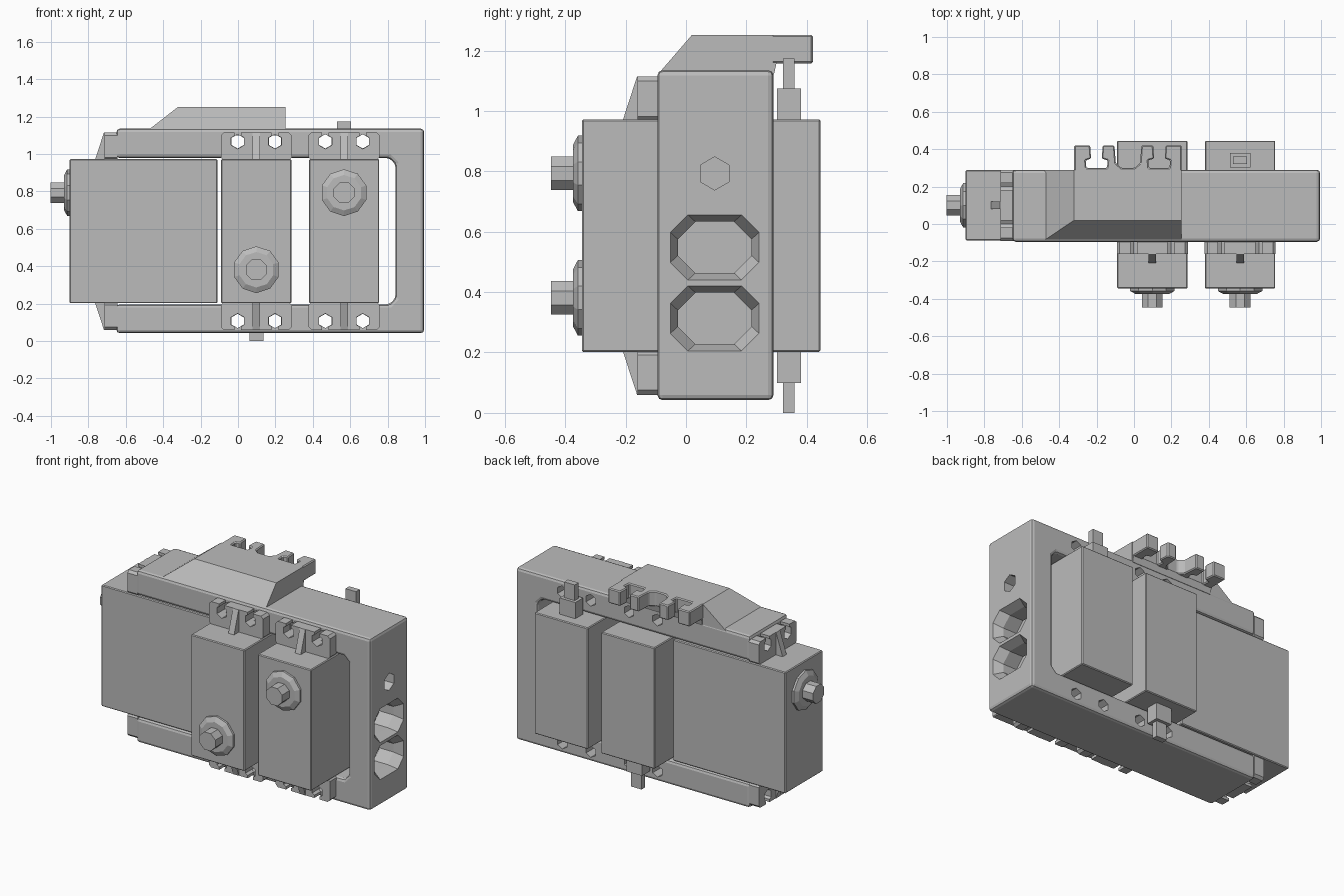
import bpy, bmesh, math
from mathutils import Matrix, Vector

cube = bpy.data.objects.get("Cube")
if cube:
    bpy.data.objects.remove(cube, do_unlink=True)

grey = bpy.data.materials.new("plain_grey")
grey.use_nodes = True
GREY = (0.5, 0.5, 0.5, 1)
grey.diffuse_color = GREY
grey.node_tree.nodes["Principled BSDF"].inputs["Base Color"].default_value = GREY

MID_Z = 0.587          # height of the motor centres
DEPTH_MID = 0.1        # y centre of the frame


def place(p, axis, t):
    a, b = p
    return {"x": (t, a, b), "y": (a, t, b), "z": (a, b, t)}[axis]


def loft(name, axis, sections):
    """Solid through matching outlines, given as (position, outline) pairs."""
    bm = bmesh.new()
    rings = [[bm.verts.new(place(p, axis, t)) for p in pts] for t, pts in sections]
    n = len(rings[0])
    for r, s in zip(rings, rings[1:]):
        for i in range(n):
            j = (i + 1) % n
            bm.faces.new((r[i], r[j], s[j], s[i]))
    bm.faces.new(rings[0])
    bm.faces.new(rings[-1])
    bmesh.ops.recalc_face_normals(bm, faces=bm.faces)
    mesh = bpy.data.meshes.new(name)
    bm.to_mesh(mesh)
    bm.free()
    mesh.materials.append(grey)
    obj = bpy.data.objects.new(name, mesh)
    bpy.context.scene.collection.objects.link(obj)
    return obj


def prism(name, axis, pts, lo, hi):
    return loft(name, axis, [(lo, pts), (hi, pts)])


def rect(a0, a1, b0, b1):
    return [(a0, b0), (a1, b0), (a1, b1), (a0, b1)]


def ngon(a, b, r, n, turn=0.5):
    return [(a + r * math.cos(math.tau * (i + turn) / n),
             b + r * math.sin(math.tau * (i + turn) / n)) for i in range(n)]


def cut_corners(a0, a1, b0, b1, c):
    return [(a0 + c, b0), (a1 - c, b0), (a1, b0 + c), (a1, b1 - c),
            (a1 - c, b1), (a0 + c, b1), (a0, b1 - c), (a0, b0 + c)]


def apply(obj, mod):
    bpy.ops.object.select_all(action="DESELECT")
    bpy.context.view_layer.objects.active = obj
    obj.select_set(True)
    bpy.ops.object.modifier_apply(modifier=mod.name)


def bevel(obj, width, segments=1):
    mod = obj.modifiers.new("bevel", "BEVEL")
    mod.width, mod.segments = width, segments
    apply(obj, mod)


def cut(obj, cutters):
    for c in cutters:
        mod = obj.modifiers.new("cut", "BOOLEAN")
        mod.operation, mod.solver, mod.object = "DIFFERENCE", "EXACT", c
        apply(obj, mod)
        bpy.data.objects.remove(c, do_unlink=True)


def motor(label, matrix, wire):
    """Motor facing -y with its shaft high; moved into place by a matrix."""
    parts = []

    def add(name, *args):
        parts.append(prism(label + "_" + name, *args))
        return parts[-1]

    body = add("body", "y", rect(-0.188, 0.188, 0.202, 0.972), -0.345, 0.445)
    bevel(body, 0.005)

    for side in (-1, 1):
        where = "upper" if side > 0 else "lower"
        end, start = MID_Z + side * 0.527, MID_Z + side * 0.38
        hole_z = MID_Z + side * 0.48
        flange = add(where + "_flange", "y",
                     cut_corners(-0.19, 0.19, min(start, end), max(start, end), 0.015),
                     -0.16, -0.09)
        cutters = []
        for x in (-0.1, 0.1):
            cutters.append(prism("hole_cutter", "y", ngon(x, hole_z, 0.04, 6), -0.3, 0.1))
            slot_end = hole_z + side * 0.1
            cutters.append(prism("slot_cutter", "y", rect(x - 0.018, x + 0.018,
                           min(hole_z, slot_end), max(hole_z, slot_end)), -0.3, 0.1))
        cut(flange, cutters)
        # Gusset between the flange and the body
        add(where + "_gusset", "x",
            [(-0.21, start), (-0.155, start), (-0.155, end), (-0.162, end)], -0.02, 0.02)

    shaft_z = 0.793
    parts.append(loft(label + "_collar", "y", [
        (-0.34, ngon(0, shaft_z, 0.125, 10)), (-0.358, ngon(0, shaft_z, 0.125, 10)),
        (-0.374, ngon(0, shaft_z, 0.095, 10))]))
    add("shaft", "y", ngon(0, shaft_z, 0.06, 8), -0.447, -0.37)

    if wire:
        add("wire_plug", "z", rect(-0.055, 0.055, 0.302, 0.38), 0.96, 1.075)
        add("wire", "z", rect(-0.037, 0.037, 0.322, 0.36), 1.07, 1.174)
    for p in parts:
        p.data.transform(matrix)


# Open-ended frame that holds the motors
frame = prism("frame", "y", [
    (-0.65, 0.042), (0.995, 0.042), (0.995, 1.135), (-0.65, 1.135),
    (-0.65, 0.978), (0.81, 0.978), (0.842, 0.945), (0.842, 0.23),
    (0.81, 0.196), (-0.65, 0.196)], -0.095, 0.29)
bevel(frame, 0.018, 2)

# Screw holes, cable windows and end hole in the frame
cutters = [prism("screw_cutter", "y", ngon(x + dx, MID_Z + s * 0.48, 0.038, 6), -0.3, 0.5)
           for x in (0.098, 0.567) for dx in (-0.1, 0.1) for s in (-1, 1)]
for z in (0.313, 0.548):
    def window(w, h):
        return cut_corners(0.095 - w, 0.095 + w, z - h, z + h, 0.058)
    cutters.append(loft("window_cutter", "x", [
        (0.80, window(0.122, 0.085)), (0.94, window(0.122, 0.085)),
        (0.9955, window(0.147, 0.108))]))
cutters.append(prism("end_hole_cutter", "x", ngon(0.095, 0.793, 0.055, 6), 0.8, 1.1))
cut(frame, cutters)

# Raised mount on top, sloping at the front and on its right
loft("top_mount", "z", [(1.12, rect(-0.49, 0.255, -0.094, 0.288)),
                        (1.252, rect(-0.32, 0.255, 0.02, 0.288))])

# Toothed clip lip overhanging the back
half = [(0.035, 0.30), (0.065, 0.325), (0.072, 0.42), (0.135, 0.42), (0.14, 0.35),
        (0.108, 0.34), (0.112, 0.30), (0.222, 0.30), (0.226, 0.34), (0.197, 0.35),
        (0.202, 0.42), (0.287, 0.42), (0.287, 0.25)]
outline = half + [(-a, b) for a, b in reversed(half)]
lip = prism("clip_lip", "z", [(a - 0.0325, b) for a, b in outline], 1.157, 1.252)
bevel(lip, 0.006)

# Wedge joining the lip to the frame
prism("lip_support", "x", [(0.2, 1.1), (0.291, 1.12), (0.3, 1.16), (0.2, 1.16)], -0.319, 0.254)

# Two side-by-side motors, one of them upside down, and one at the open end
flip = Matrix.Translation((0, 0, 2 * MID_Z)) @ Matrix.Rotation(math.pi, 4, "Y")
motor("right_motor", Matrix.Translation((0.567, 0, 0)), True)
motor("middle_motor", Matrix.Translation((0.098, 0, 0)) @ flip, True)
motor("end_motor", Matrix.Translation((-0.555, DEPTH_MID, 0))
      @ Matrix.Rotation(-math.pi / 2, 4, "Z"), False)
